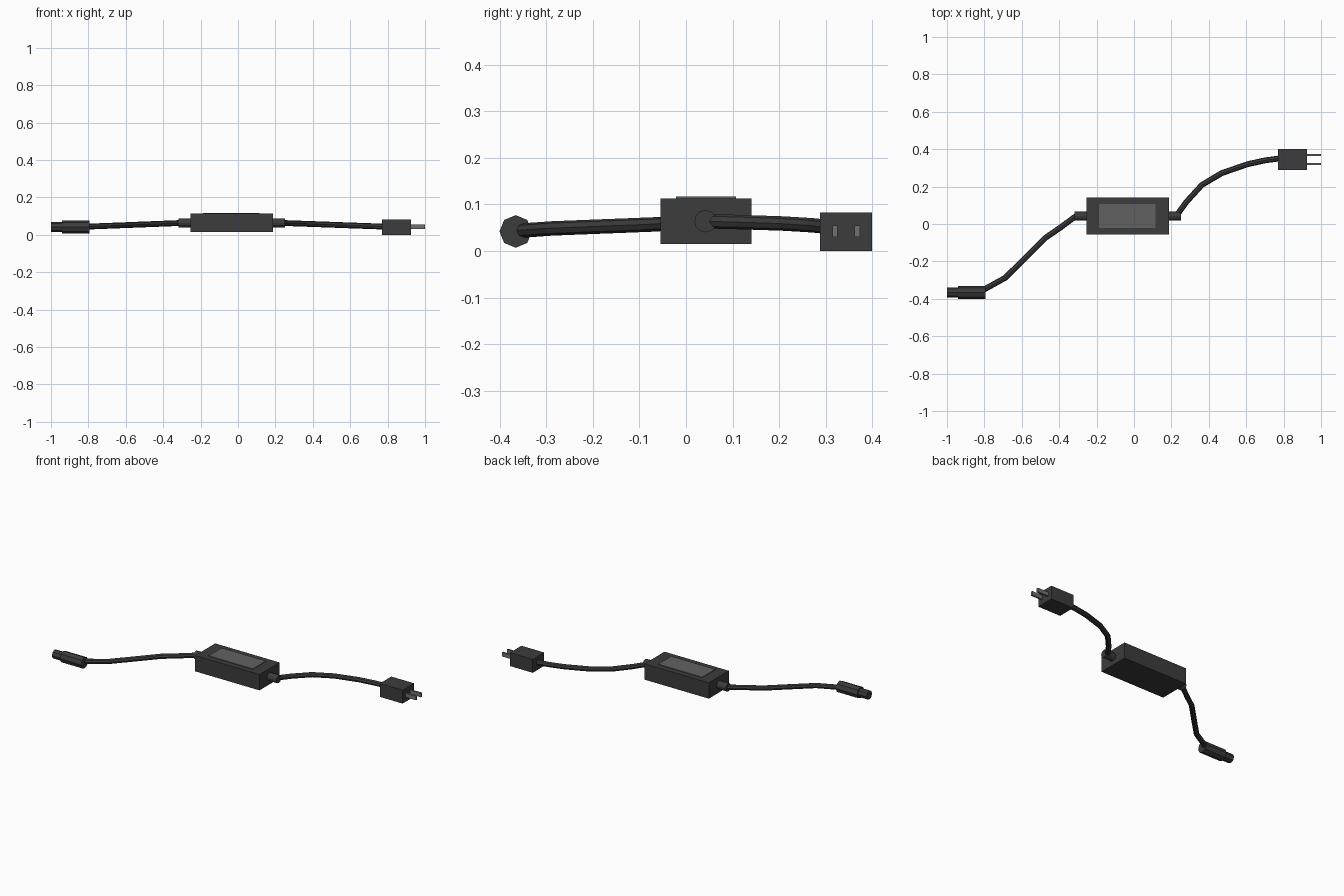
import bpy, math

if "Cube" in bpy.data.objects:
    bpy.data.objects.remove(bpy.data.objects["Cube"])


def material(name, v):
    m = bpy.data.materials.new(name)
    m.diffuse_color = (v, v, v, 1)
    m.use_nodes = True
    m.node_tree.nodes["Principled BSDF"].inputs["Base Color"].default_value = m.diffuse_color
    return m


DARK = material("dark_plastic", 0.045)
LABEL = material("label_grey", 0.12)
METAL = material("prong_grey", 0.16)


def box(name, x, y, z, mat=DARK):
    # Box from (min, max) pairs
    bpy.ops.mesh.primitive_cube_add(size=1)
    ob = bpy.context.object
    ob.name = name
    for v in ob.data.vertices:
        v.co = [(r[0] + r[1]) / 2 + c * (r[1] - r[0]) for r, c in zip((x, y, z), v.co)]
    ob.data.materials.append(mat)
    return ob


def rod(name, x0, x1, y, z, r, sides):
    # Faceted cylinder along x
    bpy.ops.mesh.primitive_cylinder_add(vertices=sides, radius=r, depth=x1 - x0,
                                        location=((x0 + x1) / 2, y, z),
                                        rotation=(0, math.pi / 2, 0))
    ob = bpy.context.object
    ob.name = name
    ob.data.materials.append(DARK)
    return ob


def cable(name, pts, z0, z1, r=0.0155):
    # Flat-shaded tube through xy points, height falling from z0 to z1
    cu = bpy.data.curves.new(name, 'CURVE')
    cu.dimensions = '3D'
    cu.bevel_depth = r
    cu.bevel_resolution = 2
    cu.use_fill_caps = True
    s = cu.splines.new('POLY')
    s.points.add(len(pts) - 1)
    for p, (x, y) in zip(s.points, pts):
        t = (x - pts[0][0]) / (pts[-1][0] - pts[0][0])
        p.co = (x, y, z0 + (z1 - z0) * t, 1)
    s.use_smooth = False
    cu.materials.append(DARK)
    ob = bpy.data.objects.new(name, cu)
    bpy.context.collection.objects.link(ob)
    return ob


# Power brick with raised label
box("brick_body", (-0.255, 0.186), (-0.055, 0.141), (0.015, 0.113))
box("brick_label", (-0.186, 0.116), (-0.021, 0.107), (0.108, 0.117), LABEL)

# Strain reliefs
rod("left_strain_relief", -0.319, -0.25, 0.042, 0.064, 0.024, 12)
rod("right_strain_relief", 0.18, 0.25, 0.042, 0.064, 0.024, 12)

# Cables
cable("output_cable", [(-0.29, 0.046), (-0.318, 0.037), (-0.395, -0.02), (-0.475, -0.075),
                       (-0.585, -0.185), (-0.689, -0.288), (-0.796, -0.347), (-0.83, -0.365)],
      0.064, 0.043)
cable("mains_cable", [(0.225, 0.042), (0.281, 0.119), (0.362, 0.208), (0.469, 0.272),
                      (0.608, 0.32), (0.70, 0.34), (0.78, 0.351)],
      0.064, 0.044)

# Barrel connector
rod("connector_grip", -0.94, -0.795, -0.366, 0.042, 0.035, 8)
rod("connector_tip", -1.0, -0.93, -0.366, 0.042, 0.027, 8)

# Mains plug with two prongs
box("plug_body", (0.77, 0.926), (0.288, 0.4), (0.0, 0.083))
for i, y in enumerate((0.32, 0.368)):
    box(f"plug_prong_{i + 1}", (0.92, 1.0), (y - 0.0055, y + 0.0055), (0.03, 0.055), METAL)
